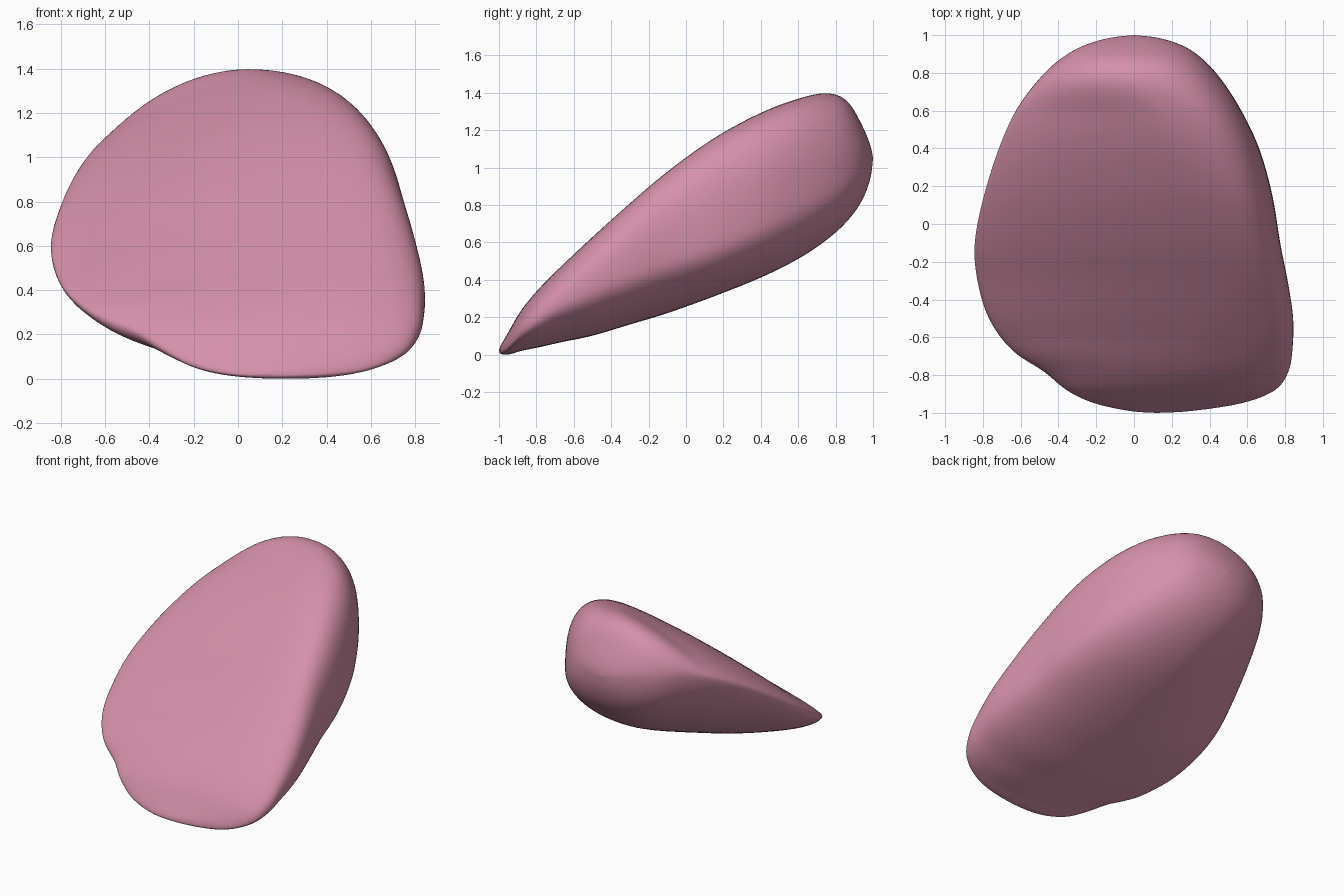
import bpy, bmesh
from math import sin, cos, pi

if "Cube" in bpy.data.objects:
    bpy.data.objects.remove(bpy.data.objects["Cube"])

# Cross-sections front to back:
# y, left x, right x, left rim z, right rim z, bottom z, top z, crest x
STATIONS = [
    (-1.0, 0.12, 0.12, 0.02, 0.02, 0.02, 0.02, 0.12),
    (-0.99, -0.02, 0.30, 0.025, 0.02, 0.005, 0.05, 0.15),
    (-0.95, -0.21, 0.57, 0.07, 0.05, 0.0, 0.12, 0.22),
    (-0.88, -0.36, 0.75, 0.15, 0.13, 0.02, 0.24, 0.28),
    (-0.78, -0.48, 0.82, 0.22, 0.21, 0.04, 0.36, 0.35),
    (-0.67, -0.65, 0.84, 0.29, 0.28, 0.065, 0.47, 0.43),
    (-0.50, -0.775, 0.845, 0.39, 0.36, 0.10, 0.63, 0.48),
    (-0.30, -0.835, 0.815, 0.50, 0.44, 0.16, 0.81, 0.52),
    (-0.10, -0.85, 0.775, 0.63, 0.52, 0.22, 0.98, 0.49),
    (0.15, -0.80, 0.735, 0.80, 0.60, 0.31, 1.16, 0.41),
    (0.40, -0.72, 0.665, 0.95, 0.71, 0.41, 1.295, 0.27),
    (0.60, -0.63, 0.57, 1.05, 0.81, 0.51, 1.37, 0.14),
    (0.75, -0.52, 0.475, 1.10, 0.88, 0.61, 1.40, 0.03),
    (0.86, -0.41, 0.38, 1.09, 0.94, 0.71, 1.36, 0.0),
    (0.94, -0.28, 0.27, 1.08, 1.00, 0.82, 1.23, 0.0),
    (0.985, -0.13, 0.13, 1.06, 1.04, 0.94, 1.12, 0.0),
    (1.0, 0.0, 0.0, 1.05, 1.05, 1.05, 1.05, 0.0),
]
STEPS, SEGS = 6, 80


def spline(a, b, c, d, t):
    return [0.5 * (2 * q + (r - p) * t + (2 * p - 5 * q + 4 * r - s) * t * t
                   + (3 * q - p - 3 * r + s) * t ** 3) for p, q, r, s in zip(a, b, c, d)]


def section(st):
    # Four rounded quarters: thin sharp left edge, flat top, full right flank
    y, xl, xr, zl, zr, zb, zt, crest = st
    end = min(1, max(0, (abs(y) - 0.6) / 0.4))
    keel = xl + (xr - xl) * 0.57
    pts = []
    for k in range(SEGS):
        a = 2 * pi * k / SEGS
        right, up = cos(a) > 0, sin(a) > 0
        full = (2.9 if right else 1.4) if up else (2.2 if right else 1.65)
        e = 2 / (full + (2.1 - full) * end)
        u, w = abs(cos(a)) ** e, abs(sin(a)) ** e
        mid = crest if up else keel
        x = mid + ((xr if right else xl) - mid) * u
        rim = zr if right else zl
        pts.append((x, y, rim + ((zt if up else zb) - rim) * w))
    return pts


# Loft the body through the smoothed sections
n = len(STATIONS)
bm = bmesh.new()
rings = []
for i in range(n - 1):
    a, b = STATIONS[max(i - 1, 0)], STATIONS[i]
    c, d = STATIONS[i + 1], STATIONS[min(i + 2, n - 1)]
    for j in range(STEPS):
        if i or j:
            rings.append([bm.verts.new(p) for p in section(spline(a, b, c, d, j / STEPS))])
for r, s in zip(rings, rings[1:]):
    for k in range(SEGS):
        m = (k + 1) % SEGS
        bm.faces.new((r[k], r[m], s[m], s[k]))

# Close both ends with a pole
for ring, st in ((rings[0], STATIONS[0]), (rings[-1], STATIONS[-1])):
    pole = bm.verts.new((st[1], st[0], st[3]))
    for k in range(SEGS):
        bm.faces.new((ring[k], ring[(k + 1) % SEGS], pole))

# Soften the loft slightly
for _ in range(5):
    bmesh.ops.smooth_vert(bm, verts=[v for r in rings[8:-8] for v in r], factor=0.5,
                          use_axis_x=True, use_axis_y=True, use_axis_z=True)
bmesh.ops.recalc_face_normals(bm, faces=bm.faces)
for f in bm.faces:
    f.smooth = True
mesh = bpy.data.meshes.new("smooth_body")
bm.to_mesh(mesh)
bm.free()
body = bpy.data.objects.new("smooth_body", mesh)
bpy.context.collection.objects.link(body)

# Pink colour
pink = bpy.data.materials.new("pink")
pink.diffuse_color = (0.67, 0.28, 0.40, 1)
pink.use_nodes = True
pink.node_tree.nodes["Principled BSDF"].inputs["Base Color"].default_value = pink.diffuse_color
mesh.materials.append(pink)
